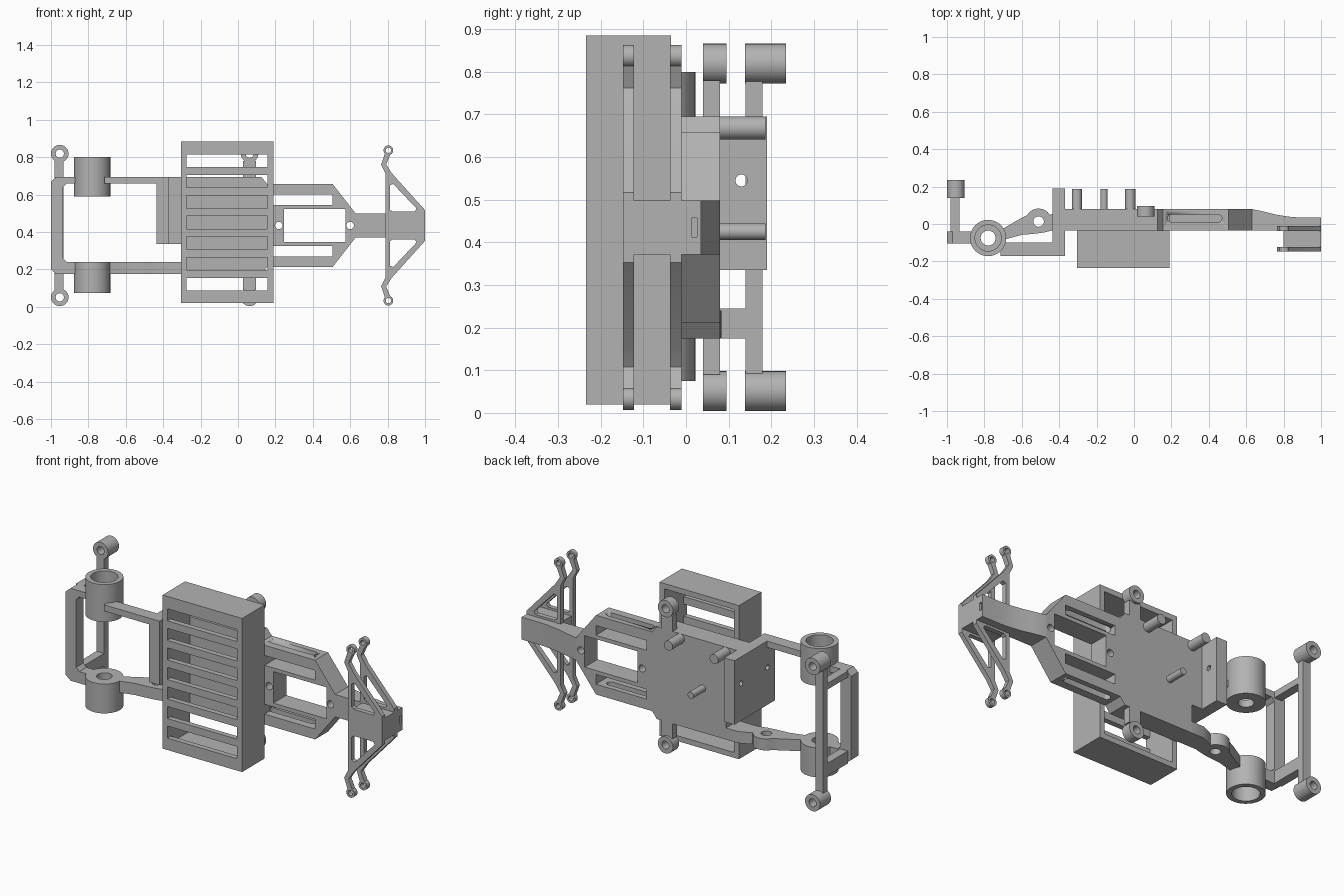
import bpy, bmesh
from math import sin, cos, pi, radians
from mathutils import Matrix

cube = bpy.data.objects.get("Cube")
if cube:
    bpy.data.objects.remove(cube)

grey = bpy.data.materials.new("plain_grey")
grey.use_nodes = True
grey.diffuse_color = (0.45, 0.45, 0.45, 1)
grey.node_tree.nodes["Principled BSDF"].inputs["Base Color"].default_value = (0.45, 0.45, 0.45, 1)

MID = 0.435  # height of the mirror plane
# Columns say where the drawn u, v and the thickness direction go
AXES = {
    "x": Matrix(((0, 0, 1), (1, 0, 0), (0, 1, 0))),   # draw in y, z
    "y": Matrix(((1, 0, 0), (0, 0, -1), (0, 1, 0))),  # draw in x, z
    "z": Matrix.Identity(3),                          # draw in x, y
}


def rect(u0, u1, v0, v1):
    return [(u0, v0), (u1, v0), (u1, v1), (u0, v1)]


def circle(u, v, r, n=32):
    return [(u + r * cos(2 * pi * i / n), v + r * sin(2 * pi * i / n)) for i in range(n)]


def stadium(u0, u1, v0, v1, n=8):
    r, v = (v1 - v0) / 2, (v0 + v1) / 2
    arc = [pi / 2 - pi * i / n for i in range(n + 1)]
    return ([(u1 - r + r * cos(a), v + r * sin(a)) for a in arc]
            + [(u0 + r - r * cos(a), v - r * sin(a)) for a in arc])


def mirrored(half):
    """Close a profile given as (x, offset above the mirror plane)."""
    return [(x, MID + d) for x, d in half] + [(x, MID - d) for x, d in reversed(half)]


def slab(name, axis, lo, hi, outline, holes=()):
    """Extrude a flat outline with holes from lo to hi along an axis."""
    curve = bpy.data.curves.new(name, "CURVE")
    curve.dimensions, curve.fill_mode = "2D", "BOTH"
    curve.extrude = (hi - lo) / 2
    for loop in [outline, *holes]:
        spline = curve.splines.new("POLY")
        spline.points.add(len(loop) - 1)
        for p, (u, v) in zip(spline.points, loop):
            p.co = (u, v, 0, 1)
        spline.use_cyclic_u = True
    tmp = bpy.data.objects.new(name + "_curve", curve)
    bpy.context.collection.objects.link(tmp)
    bpy.context.view_layer.update()
    mesh = bpy.data.meshes.new_from_object(tmp.evaluated_get(bpy.context.evaluated_depsgraph_get()))
    bpy.data.objects.remove(tmp)
    bm = bmesh.new()
    bm.from_mesh(mesh)
    bmesh.ops.remove_doubles(bm, verts=bm.verts, dist=1e-5)
    shift = (lo + hi) / 2 * (-1 if axis == "y" else 1)
    for v in bm.verts:
        v.co.z += shift
        v.co = AXES[axis] @ v.co
    bmesh.ops.recalc_face_normals(bm, faces=bm.faces)
    bm.to_mesh(mesh)
    bm.free()
    mesh.name = name
    mesh.materials.clear()
    mesh.materials.append(grey)
    ob = bpy.data.objects.new(name, mesh)
    bpy.context.collection.objects.link(ob)
    bpy.ops.object.select_all(action="DESELECT")
    ob.select_set(True)
    bpy.context.view_layer.objects.active = ob
    bpy.ops.object.shade_smooth_by_angle(angle=radians(30))
    return ob


def cut(ob, cutter):
    mod = ob.modifiers.new("cut", "BOOLEAN")
    mod.operation, mod.object, mod.solver = "DIFFERENCE", cutter, "EXACT"
    bpy.context.view_layer.objects.active = ob
    bpy.ops.object.modifier_apply(modifier=mod.name)
    bpy.data.objects.remove(cutter)


# Slatted box: front grille and open-backed walls
slots = [rect(-0.275, 0.158, z - 0.034, z + 0.034) for z in [0.121 + 0.11 * i for i in range(7)]]
slab("box_grille", "y", -0.235, -0.205, rect(-0.305, 0.19, 0.02, 0.885), slots)
slab("box_walls", "y", -0.205, -0.035, rect(-0.305, 0.19, 0.02, 0.885),
     [rect(-0.275, 0.158, 0.05, 0.855)])

# Chassis plate with rails, window and bolt holes
outline = [(-0.38, 0.335), (-0.305, 0.335), (-0.305, 0.175), (0.125, 0.175), (0.155, 0.212),
           (0.505, 0.212), (0.63, 0.372), (0.63, 0.498), (0.505, 0.658), (0.155, 0.658),
           (0.125, 0.695), (-0.38, 0.695)]
chassis = slab("chassis_plate", "y", -0.035, 0.08, outline,
               [rect(0.19, 0.505, 0.545, 0.6), rect(0.19, 0.505, 0.27, 0.325),
                rect(0.245, 0.575, 0.347, 0.524),
                circle(0.218, MID, 0.02), circle(0.6, MID, 0.02)])
for z in (0.235, 0.635):
    cut(chassis, slab("rail_cutter", "z", z - 0.05, z + 0.05, stadium(0.18, 0.47, 0.01, 0.05)))

# Upright wall at the end of the plate
slab("upright_wall", "x", -0.435, -0.37, rect(-0.17, 0.19, 0.335, 0.695),
     [circle(0.13, 0.545, 0.014), circle(-0.105, 0.545, 0.014)])

# Mounting posts on the back
for name, x, z, r in (("left", -0.02, 0.668, 0.027), ("right", -0.305, 0.668, 0.027),
                      ("lower", -0.16, 0.425, 0.019)):
    slab(name + "_post", "y", 0.07, 0.187, circle(x, z, r))

# Mounting eyes and their struts, above and below
for name, s in (("upper", 1), ("lower", -1)):
    z = MID + s * 0.384
    z0, z1 = sorted((MID + s * 0.25, MID + s * 0.345))
    slab(name + "_body_eye", "y", 0.04, 0.095, circle(0.062, z, 0.047), [circle(0.062, z, 0.022)])
    slab(name + "_body_strut", "y", 0.04, 0.08, rect(0.027, 0.097, z0, z1))
    slab(name + "_end_eye", "y", 0.138, 0.235, circle(-0.953, z, 0.047), [circle(-0.953, z, 0.022)])

# End frame
slab("end_frame_front", "y", -0.105, -0.04,
     [(-0.865, 0.695), (-0.97, 0.695), (-1, 0.67), (-1, 0.2), (-0.97, 0.175), (-0.865, 0.175),
      (-0.865, 0.24), (-0.915, 0.24), (-0.935, 0.26), (-0.935, 0.64), (-0.915, 0.66),
      (-0.865, 0.66)])
slab("end_frame_back", "y", 0.14, 0.18, rect(-0.98, -0.932, 0.09, 0.78))
slab("upper_end_link", "z", 0.66, 0.695, rect(-0.98, -0.932, -0.04, 0.15))
slab("lower_end_link", "z", 0.175, 0.245, rect(-0.98, -0.932, -0.04, 0.15))

# Bearing cups, open outwards
HUB = (-0.78, -0.075)
for name, z0, z1, f0, f1 in (("upper", 0.63, 0.8, 0.59, 0.63), ("lower", 0.075, 0.2, 0.2, 0.24)):
    slab(name + "_cup", "z", z0, z1, circle(*HUB, 0.097, 48), [circle(*HUB, 0.07, 48)])
    slab(name + "_cup_floor", "z", f0, f1, circle(*HUB, 0.097, 48), [circle(*HUB, 0.04)])

# Arms from the cups to the chassis
slab("upper_arm", "z", 0.66, 0.695, rect(-0.715, -0.37, -0.17, -0.1))
arc = [(-0.51 + 0.07 * cos(radians(a)), 0.013 + 0.07 * sin(radians(a))) for a in range(150, 20, -15)]
slab("lower_arm", "z", 0.175, 0.24,
     [(-0.7, -0.085), (-0.6, -0.058), (-0.53, -0.052), (-0.48, -0.045), (-0.42, -0.03),
      (-0.29, -0.03), (-0.29, 0.08), (-0.38, 0.08), (-0.43, 0.058)] + arc[::-1]
     + [(-0.62, 0.022), (-0.7, -0.025)],
     [circle(-0.51, 0.013, 0.028)])

# Tail with a swept back face and a small end notch
tail = slab("tail", "z", 0.372, 0.498,
            [(0.625, -0.035), (1, -0.035), (1, 0.035), (0.88, 0.035), (0.82, 0.04),
             (0.76, 0.05), (0.7, 0.065), (0.63, 0.08), (0.625, 0.08)])
cut(tail, slab("notch_cutter", "x", 0.97, 1.05, rect(0.013, 0.026, 0.413, 0.457)))
slab("tail_block", "y", -0.13, -0.03, rect(0.8, 1, 0.372, 0.498))

# Two triangular braces with eyes at the tips
half = [(0.788, 0.28), (0.765, 0.325), (0.786, 0.385), (0.815, 0.38), (0.792, 0.327),
        (0.822, 0.28), (1, 0.082)]
window = [(0.812, 0.215), (0.812, 0.085), (0.825, 0.075), (0.945, 0.075), (0.955, 0.09), (0.83, 0.222)]
windows = [[(x, MID + s * d) for x, d in window] for s in (1, -1)]
for name, y0, y1 in (("front", -0.148, -0.122), ("back", -0.038, -0.01)):
    slab(name + "_brace", "y", y0, y1, mirrored(half), windows)
    for side, s in (("upper", 1), ("lower", -1)):
        z = MID + s * 0.402
        slab(f"{name}_{side}_brace_eye", "y", y0, y1, circle(0.804, z, 0.026), [circle(0.804, z, 0.014)])
